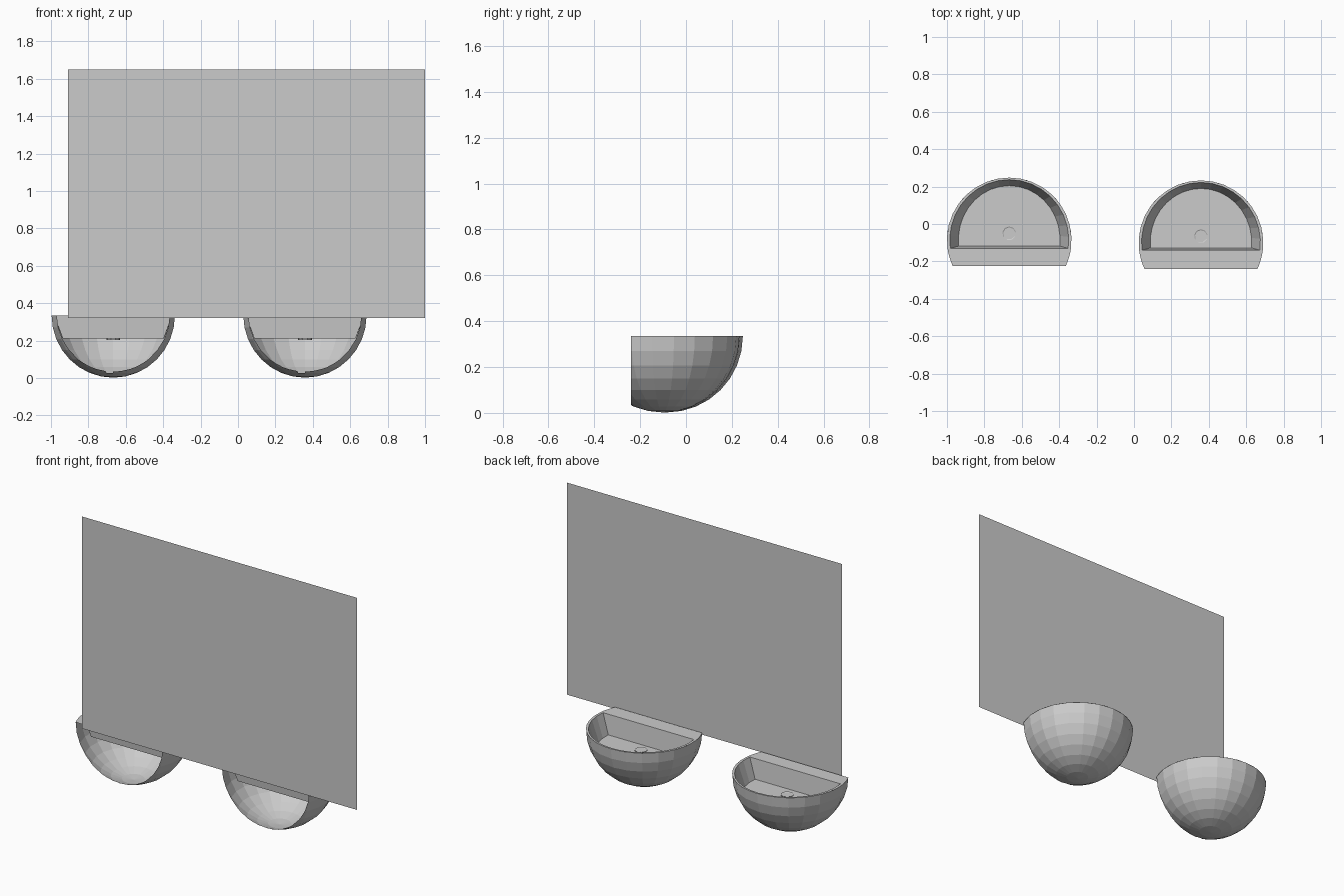
import bpy, bmesh
from math import pi, asin, sin, cos
from mathutils import Matrix, Vector

cube = bpy.data.objects.get("Cube")
if cube:
    bpy.data.objects.remove(cube)

grey = bpy.data.materials.new("plain grey")
grey.use_nodes = True
grey.diffuse_color = (0.6, 0.6, 0.6, 1)
grey.node_tree.nodes["Principled BSDF"].inputs["Base Color"].default_value = (0.6, 0.6, 0.6, 1)

RADIUS = 0.333
RIM_Z = 0.335
FLOOR_Z = 0.212


def finish(bm, name):
    mesh = bpy.data.meshes.new(name)
    bm.to_mesh(mesh)
    bm.free()
    mesh.materials.append(grey)
    obj = bpy.data.objects.new(name, mesh)
    bpy.context.collection.objects.link(obj)
    return obj


def arc(bm, center, rx, ry, y_start, z, n=18):
    """Arc from right to left, open along the straight line y = y_start."""
    a0 = asin((y_start - center.y) / ry)
    angles = [a0 + (pi - 2 * a0) * i / n for i in range(n + 1)]
    return [bm.verts.new((center.x + rx * cos(a), center.y + ry * sin(a), z)) for a in angles]


def make_sink(side, center, cut_y, wall_y, drain_y):
    # Outer bowl: lower hemisphere, open against the wall
    bm = bmesh.new()
    bmesh.ops.create_uvsphere(bm, u_segments=22, v_segments=16, radius=RADIUS,
                              matrix=Matrix.Translation(center))
    for point, normal in ((center, (0, 0, 1)), ((0, cut_y, 0), (0, -1, 0))):
        bmesh.ops.bisect_plane(bm, geom=bm.verts[:] + bm.edges[:] + bm.faces[:],
                               plane_co=point, plane_no=normal, clear_outer=True)
    # Waste pipe opening at the bottom of the wall edge
    target = Vector((center.x, cut_y, 0.03))
    hole = min(bm.faces, key=lambda f: (f.calc_center_median() - target).length)
    bmesh.ops.delete(bm, geom=[hole], context='FACES')
    finish(bm, side + "_sink_bowl")

    # Basin: narrow rim, sloping wall and floor
    bm = bmesh.new()
    loops = [arc(bm, center, RADIUS, RADIUS, wall_y, RIM_Z),
             arc(bm, center, 0.318, 0.322, wall_y, RIM_Z),
             arc(bm, center, 0.272, 0.29, wall_y + 0.012, FLOOR_Z)]
    for a, b in zip(loops, loops[1:]):
        for i in range(len(a) - 1):
            bm.faces.new((a[i], a[i + 1], b[i + 1], b[i]))
    top, floor = loops[1], loops[2]
    bm.faces.new((top[-1], top[0], floor[0], floor[-1]))
    bm.faces.new(floor)
    finish(bm, side + "_sink_basin")

    # Flat deck between basin and wall
    bm = bmesh.new()
    edge = []
    for i in range(5):
        y = wall_y + (cut_y - wall_y) * i / 4
        edge.append((RADIUS ** 2 - (y - center.y) ** 2, y))
    right = [bm.verts.new((center.x + w ** 0.5, y, RIM_Z)) for w, y in edge]
    left = [bm.verts.new((center.x - w ** 0.5, y, RIM_Z)) for w, y in edge]
    bm.faces.new(left + right[::-1])
    finish(bm, side + "_sink_deck")

    # Drain fitting
    bm = bmesh.new()
    bmesh.ops.create_cone(bm, cap_ends=True, segments=9, radius1=0.037, radius2=0.037, depth=0.012,
                          matrix=Matrix.Translation((center.x, drain_y, FLOOR_Z - 0.002)))
    lid = max(bm.faces, key=lambda f: f.calc_center_median().z)
    bmesh.ops.inset_individual(bm, faces=[lid], thickness=0.005)
    bmesh.ops.translate(bm, verts=lid.verts, vec=(0, 0, -0.003))
    finish(bm, side + "_sink_drain")


make_sink("right", Vector((-0.667, -0.085, RIM_Z)), -0.225, -0.13, -0.05)
make_sink("left", Vector((0.358, -0.1, RIM_Z)), -0.24, -0.14, -0.065)

# Wall mirror: a single flat sheet
bm = bmesh.new()
y = -0.247
bm.faces.new([bm.verts.new(p) for p in ((-0.91, y, 0.32), (1, y, 0.32), (1, y, 1.65), (-0.91, y, 1.65))])
finish(bm, "mirror")
